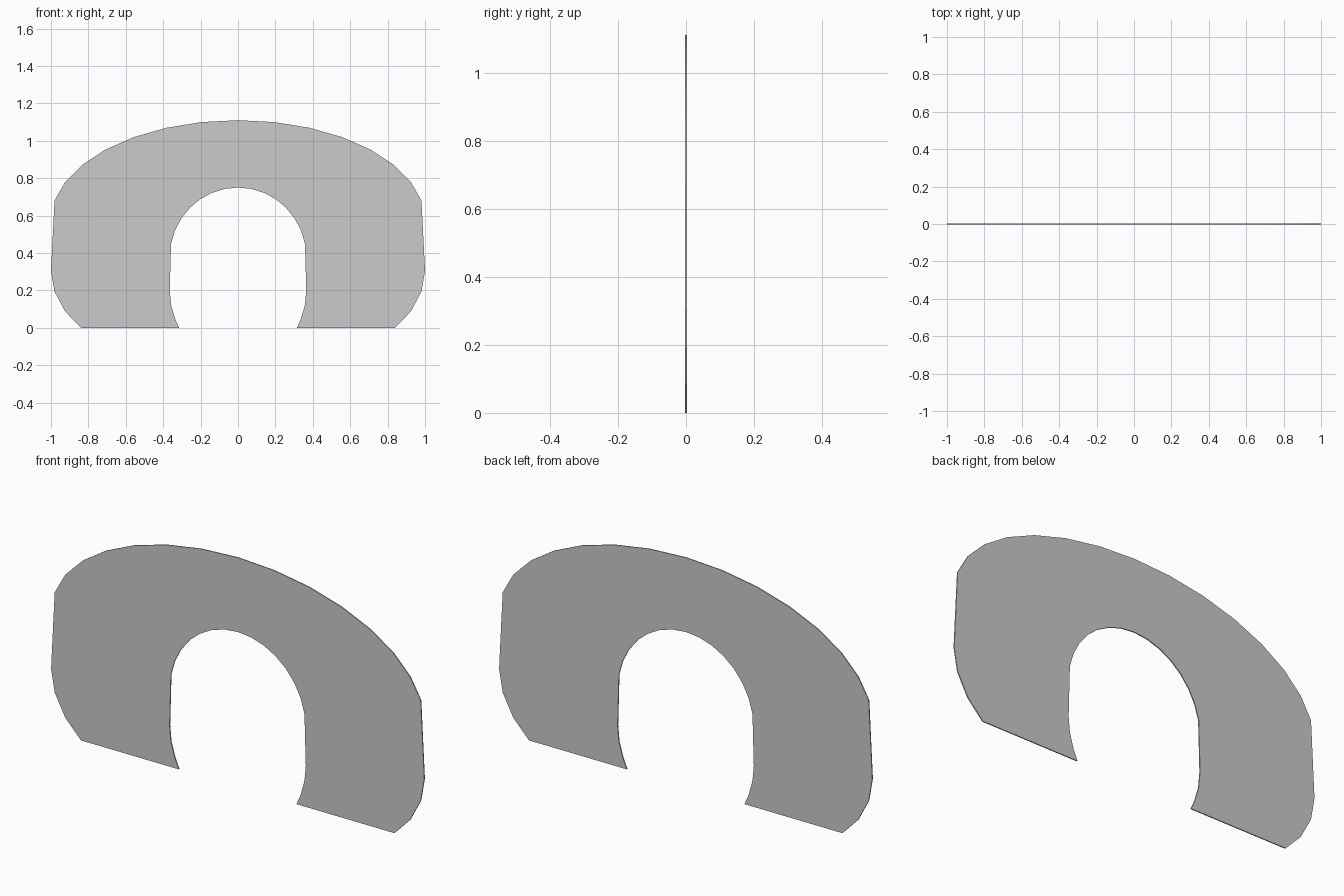
import bpy, bmesh
from math import sin, cos, radians

if "Cube" in bpy.data.objects:
    bpy.data.objects.remove(bpy.data.objects["Cube"])

THICK = 0.005
STEP = 11.25


def half_profile(a, b, top_c, low_c, low_b, foot_x):
    """Right half of an arch outline, from crown to foot."""
    pts = []
    for i in range(8):                       # upper elliptical arc
        t = radians(i * STEP)
        pts.append((a * sin(t), top_c + b * cos(t)))
    for i in range(3):                       # inward curve near the foot
        t = radians(i * STEP)
        pts.append((a * cos(t), low_c - low_b * sin(t)))
    pts.append((foot_x, 0.0))
    return pts


def full_profile(half):
    """Left foot -> crown -> right foot."""
    return [(-x, z) for x, z in reversed(half[1:])] + half


outer = full_profile(half_profile(1.0, 0.534, 0.576, 0.305, 0.57, 0.84))
inner = full_profile(half_profile(0.365, 0.373, 0.377, 0.20, 0.39, 0.315))

# Thin arch plate: strips between outer and inner outlines, then thickened
bm = bmesh.new()
rings = [[bm.verts.new((x, -THICK / 2, z)) for x, z in prof] for prof in (outer, inner)]
o, n = rings
for i in range(len(o) - 1):
    bm.faces.new((o[i], o[i + 1], n[i + 1], n[i]))
ext = bmesh.ops.extrude_face_region(bm, geom=bm.faces[:])
moved = [g for g in ext["geom"] if isinstance(g, bmesh.types.BMVert)]
bmesh.ops.translate(bm, verts=moved, vec=(0, THICK, 0))
bmesh.ops.recalc_face_normals(bm, faces=bm.faces[:])

mesh = bpy.data.meshes.new("arch_plate")
bm.to_mesh(mesh)
bm.free()
bpy.context.collection.objects.link(bpy.data.objects.new("arch_plate", mesh))
